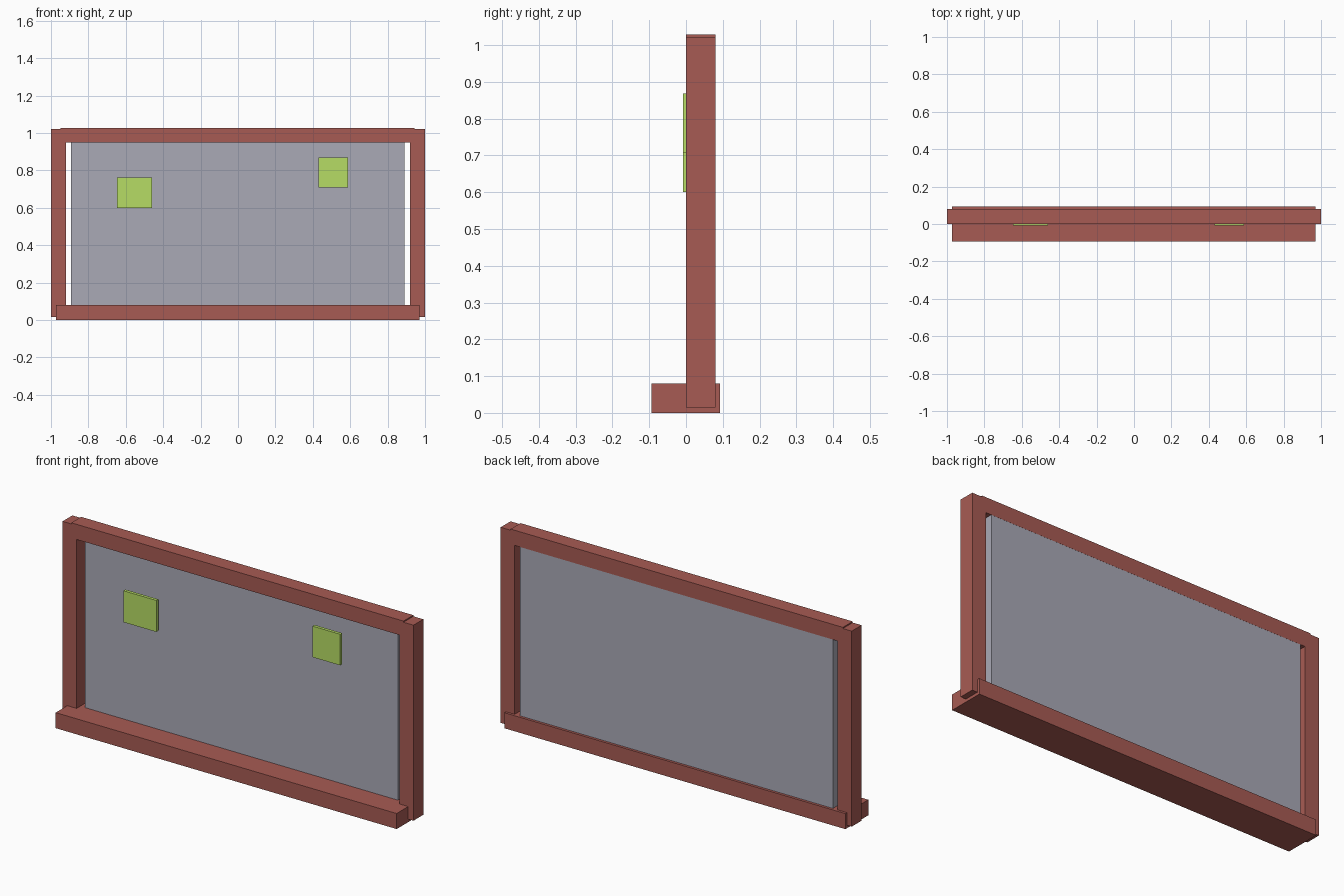
import bpy

if "Cube" in bpy.data.objects:
    bpy.data.objects.remove(bpy.data.objects["Cube"])


def material(name, rgb):
    m = bpy.data.materials.new(name)
    m.diffuse_color = (*rgb, 1)
    m.use_nodes = True
    m.node_tree.nodes["Principled BSDF"].inputs["Base Color"].default_value = m.diffuse_color
    return m


wood = material("red_wood", (0.39, 0.105, 0.087))
slate = material("grey_board", (0.40, 0.40, 0.47))
paper = material("green_paper", (0.47, 0.72, 0.13))


def box(name, x, y, z, mat):
    """Box from (min, max) ranges on each axis."""
    centre = [(a + b) / 2 for a, b in (x, y, z)]
    size = [b - a for a, b in (x, y, z)]
    bpy.ops.mesh.primitive_cube_add(size=1, location=centre)
    ob = bpy.context.object
    ob.name = name
    ob.scale = size
    bpy.ops.object.transform_apply(location=False, rotation=False, scale=True)
    ob.data.materials.append(mat)
    return ob


# Frame: side posts, top rail and the deep tray along the bottom
for side, x in (("left", (-1, -0.92)), ("right", (0.92, 1))):
    box(f"{side}_post", x, (0, 0.08), (0.015, 1.022), wood)
box("top_rail", (-0.95, 0.943), (0, 0.08), (0.95, 1.028), wood)
box("bottom_tray", (-0.973, 0.97), (-0.094, 0.093), (0, 0.08), wood)

# Writing board set between the posts, close to the back of the frame
box("board_panel", (-0.893, 0.89), (0.03, 0.0795), (0.05, 0.97), slate)

# Paper notes
box("left_note", (-0.648, -0.46), (-0.008, 0.008), (0.60, 0.762), paper)
box("right_note", (0.43, 0.588), (-0.008, 0.008), (0.708, 0.868), paper)
